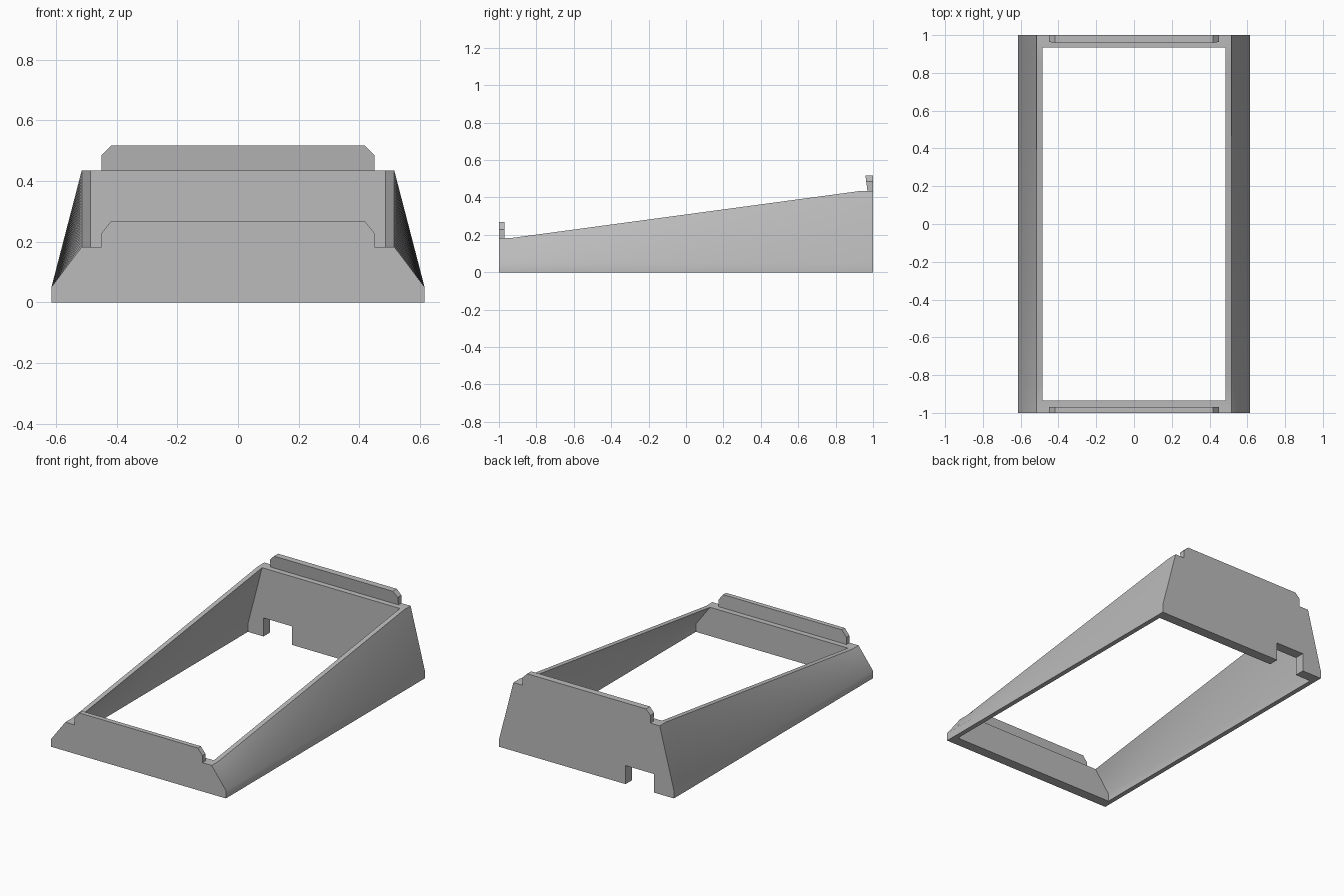
import bpy
import bmesh
from math import radians

cube = bpy.data.objects.get("Cube")
if cube:
    bpy.data.objects.remove(cube)

grey = bpy.data.materials.new("plain grey")
grey.use_nodes = True
COLOUR = (0.5, 0.5, 0.5, 1)
grey.diffuse_color = COLOUR
grey.node_tree.nodes["Principled BSDF"].inputs["Base Color"].default_value = COLOUR

END = 0.935          # inner face of the end walls
FRONT_Z, BACK_Z = 0.183, 0.435
SEGMENTS = 24


def top_height(y):
    """Rim height: level over the end walls, a straight ramp between."""
    t = min(max((y + END) / (2 * END), 0), 1)
    return FRONT_Z + (BACK_Z - FRONT_Z) * t


def loft(name, rings):
    """Closed solid through rings that have the same number of points."""
    bm = bmesh.new()
    loops = [[bm.verts.new(p) for p in ring] for ring in rings]
    n = len(loops[0])
    for a, b in zip(loops, loops[1:]):
        for i in range(n):
            j = (i + 1) % n
            bm.faces.new((a[i], a[j], b[j], b[i]))
    bm.faces.new(loops[0])
    bm.faces.new(loops[-1])
    bmesh.ops.recalc_face_normals(bm, faces=bm.faces)
    mesh = bpy.data.meshes.new(name)
    bm.to_mesh(mesh)
    bm.free()
    mesh.materials.append(grey)
    obj = bpy.data.objects.new(name, mesh)
    bpy.context.collection.objects.link(obj)
    return obj


def mirrored(half, y):
    """Symmetric section at y from its right half, listed bottom to top."""
    right = [(x, y, z) for x, z in half]
    return right + [(-x, y, z) for x, z in reversed(half)]


def combine(target, tool, operation):
    mod = target.modifiers.new(operation.lower(), "BOOLEAN")
    mod.operation, mod.object, mod.solver = operation, tool, "EXACT"
    bpy.ops.object.select_all(action="DESELECT")
    bpy.context.view_layer.objects.active = target
    target.select_set(True)
    bpy.ops.object.modifier_apply(modifier=mod.name)
    bpy.data.objects.remove(tool)


# Outer body with sides that lean in above a short upright base
inner_ys = [-END + 2 * END * i / SEGMENTS for i in range(SEGMENTS + 1)]
frame = loft("wedge_frame", [
    mirrored([(0.615, 0), (0.615, 0.05), (0.515, top_height(y))], y)
    for y in [-1] + inner_ys + [1]])

# Opening that follows the slope of the sides
opening = loft("opening_cutter", [
    mirrored([(0.585, -0.1), (0.585, 0.05), (0.485, top_height(y)), (0.485, 0.8)], y)
    for y in inner_ys])
combine(frame, opening, "DIFFERENCE")

# Cable notch at the foot of the back wall
notch = loft("notch_cutter", [
    [(-0.475, y, -0.1), (-0.275, y, -0.1), (-0.275, y, 0.118), (-0.475, y, 0.118)]
    for y in (0.85, 1.1)])
combine(frame, notch, "DIFFERENCE")

# Retaining lips with chamfered corners; the back one thickens upwards
for name, side, base, shoulder, top, lean in (
        ("front_lip", -1, FRONT_Z, 0.228, 0.268, 0),
        ("back_lip", 1, BACK_Z, 0.485, 0.517, 0.13)):
    half = [(0.45, base - 0.04), (0.45, shoulder), (0.418, top)]
    outer = mirrored(half, side)
    inner = [(x, side * (0.97 - lean * (z - base)), z) for x, _, z in outer]
    combine(frame, loft(name, [outer, inner]), "UNION")

# Soft shading on the twisted sides, crisp edges elsewhere
bpy.ops.object.select_all(action="DESELECT")
frame.select_set(True)
bpy.context.view_layer.objects.active = frame
bpy.ops.object.shade_smooth_by_angle(angle=radians(38))
